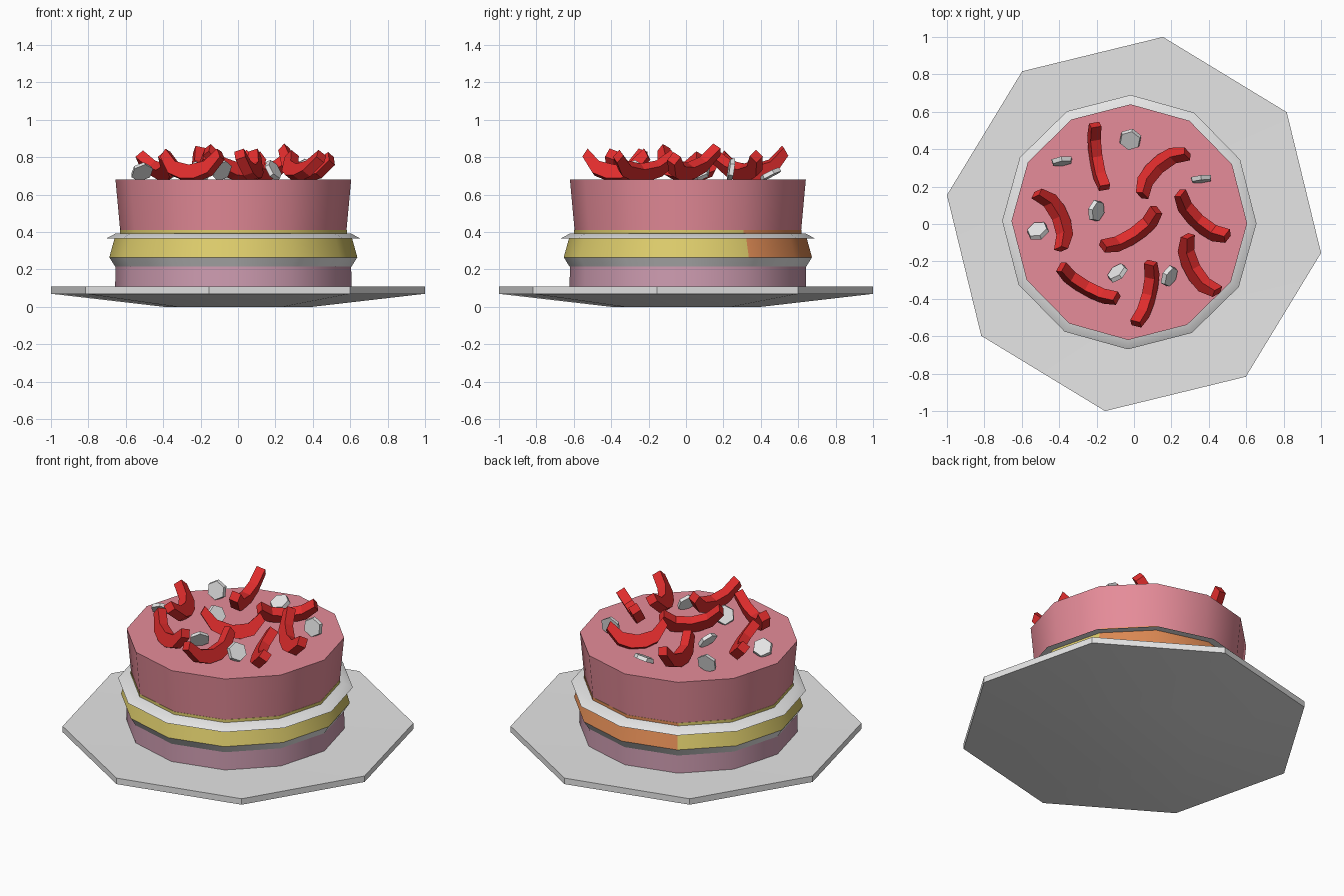
import bpy, bmesh, math
from mathutils import Vector

if "Cube" in bpy.data.objects:
    bpy.data.objects.remove(bpy.data.objects["Cube"])


def material(name, rgb):
    m = bpy.data.materials.new(name)
    m.diffuse_color = (*rgb, 1)
    m.use_nodes = True
    m.node_tree.nodes["Principled BSDF"].inputs["Base Color"].default_value = m.diffuse_color
    return m


WHITE = material("white", (0.79, 0.79, 0.79))
PINK = material("frosting pink", (0.79, 0.262, 0.319))
MAUVE = material("sponge mauve", (0.62, 0.335, 0.44))
YELLOW = material("custard yellow", (0.73, 0.61, 0.15))
ORANGE = material("custard orange", (0.752, 0.262, 0.091))
RED = material("strawberry red", (0.752, 0.026, 0.026))
CX, CY = -0.025, 0.01


def finish(name, bm, mats, smooth=False):
    bmesh.ops.recalc_face_normals(bm, faces=bm.faces[:])
    me = bpy.data.meshes.new(name)
    bm.to_mesh(me)
    bm.free()
    for m in mats:
        me.materials.append(m)
    ob = bpy.data.objects.new(name, me)
    bpy.context.collection.objects.link(ob)
    if smooth:
        bpy.ops.object.select_all(action='DESELECT')
        bpy.context.view_layer.objects.active = ob
        ob.select_set(True)
        bpy.ops.object.shade_smooth_by_angle(angle=math.radians(35))
    return ob


def lathe(name, profile, mats, sides=12, turn=-0.6, cx=CX, cy=CY):
    """Capped stack of rings; a second material covers the back quarter."""
    bm = bmesh.new()
    rings = []
    for r, z in profile:
        rings.append([bm.verts.new((cx + r * math.cos(a), cy + r * math.sin(a), z))
                      for a in (math.radians(turn + 360 * i / sides) for i in range(sides))])
    for lo, hi in zip(rings, rings[1:]):
        for i in range(sides):
            j = (i + 1) % sides
            f = bm.faces.new((lo[i], lo[j], hi[j], hi[i]))
            if len(mats) > 1 and 30 < turn + 360 * (i + 0.5) / sides < 120:
                f.material_index = 1
    bm.faces.new(rings[0])
    bm.faces.new(rings[-1])
    return finish(name, bm, mats, True)


# Octagonal plate
lathe("plate", [(0.40, 0), (1.012, 0.07), (1.012, 0.108), (0.5, 0.10)],
      [WHITE], 8, 36.2, 0, 0)

# Cake layers, bottom to top
lathe("lower_sponge", [(0.632, 0.09), (0.63, 0.225)], [MAUVE])
lathe("lower_cream", [(0.632, 0.215), (0.663, 0.265)], [WHITE])
lathe("custard_band", [(0.663, 0.265), (0.635, 0.366)], [YELLOW, ORANGE])
lathe("upper_cream", [(0.68, 0.365), (0.63, 0.392)], [WHITE])
lathe("custard_strip", [(0.607, 0.385), (0.607, 0.41)], [YELLOW, ORANGE])
lathe("frosting", [(0.605, 0.408), (0.63, 0.68)], [PINK])

# Curved fruit slices: upturned crescent, extruded and leaned
CRESCENT = [(-0.5, 0.12), (-0.33, 0.03), (-0.12, 0), (0.12, 0), (0.33, 0.03), (0.5, 0.12),
            (0.43, 0.165), (0.24, 0.095), (0, 0.075), (-0.24, 0.095), (-0.43, 0.165)]


def slice_piece(name, start, end, lean, pitch):
    """lean > 0 tips the top to the left of the start-to-end direction."""
    a, b = Vector((*start, 0)), Vector((*end, 0))
    length = (b - a).length
    d = (b - a).normalized()
    side = Vector((-d.y, d.x, 0))
    t = math.radians(lean)
    up = Vector((0, 0, math.cos(t))) + side * math.sin(t)
    across = side * math.cos(t) - Vector((0, 0, math.sin(t)))
    mid = (a + b) / 2 - side * math.sin(t) * 0.08
    bm = bmesh.new()
    loops = []
    for k in (-0.028, 0.028):
        loops.append([bm.verts.new(mid + d * (u * length) + up * (w + u * pitch) + across * k)
                      for u, w in CRESCENT])
    n = len(CRESCENT)
    for i in range(n):
        j = (i + 1) % n
        bm.faces.new((loops[0][i], loops[0][j], loops[1][j], loops[1][i]))
    for i in range(5):  # side walls as quads between lower and upper edge
        for lp in loops:
            if i == 0:
                bm.faces.new((lp[0], lp[1], lp[9], lp[10]))
            elif i == 1:
                bm.faces.new((lp[1], lp[2], lp[8], lp[9]))
            elif i == 2:
                bm.faces.new((lp[2], lp[3], lp[8]))
            elif i == 3:
                bm.faces.new((lp[3], lp[4], lp[7], lp[8]))
            else:
                bm.faces.new((lp[4], lp[5], lp[6], lp[7]))
    drop = 0.672 - min(v.co.z for v in bm.verts)
    for v in bm.verts:
        v.co.z += drop
    finish(name, bm, [RED])


SLICES = [((-0.225, 0.54), (-0.165, 0.18), 12, -0.03),
          ((0.01, 0.17), (0.27, 0.41), -35, 0.0),
          ((0.21, 0.14), (0.50, -0.085), 28, -0.06),
          ((0.14, 0.07), (-0.155, -0.155), -25, 0.05),
          ((-0.49, 0.19), (-0.35, -0.13), -38, 0.0),
          ((-0.41, -0.24), (-0.09, -0.42), 18, 0.0),
          ((0.11, -0.20), (0.025, -0.55), -18, 0.0),
          ((0.25, -0.07), (0.42, -0.39), 35, 0.0)]
for i, s in enumerate(SLICES):
    slice_piece(f"fruit_slice_{i + 1}", *s)

# Small hexagonal white flakes
FLAKES = [((-0.02, 0.45), (-0.1, -0.5, 1)), ((-0.385, 0.335), (0.15, -1, 0.25)),
          ((0.36, 0.24), (0.1, -1, 0.15)), ((-0.2, 0.07), (0.8, -0.2, 0.6)),
          ((-0.515, -0.035), (-0.3, 0.7, 0.7)), ((-0.09, -0.26), (-0.6, 0.7, 0.5)),
          ((0.19, -0.28), (0.8, -0.4, 0.5))]
for i, ((x, y), nrm) in enumerate(FLAKES):
    n = Vector(nrm).normalized()
    rot = n.to_track_quat('Z', 'Y')
    bm = bmesh.new()
    bmesh.ops.create_cone(bm, cap_ends=True, segments=6, radius1=0.062, radius2=0.056, depth=0.024)
    for v in bm.verts:
        v.co = rot @ v.co
    low = min(v.co.z for v in bm.verts)
    for v in bm.verts:
        v.co += Vector((x, y, 0.67 - low))
    finish(f"white_flake_{i + 1}", bm, [WHITE])
